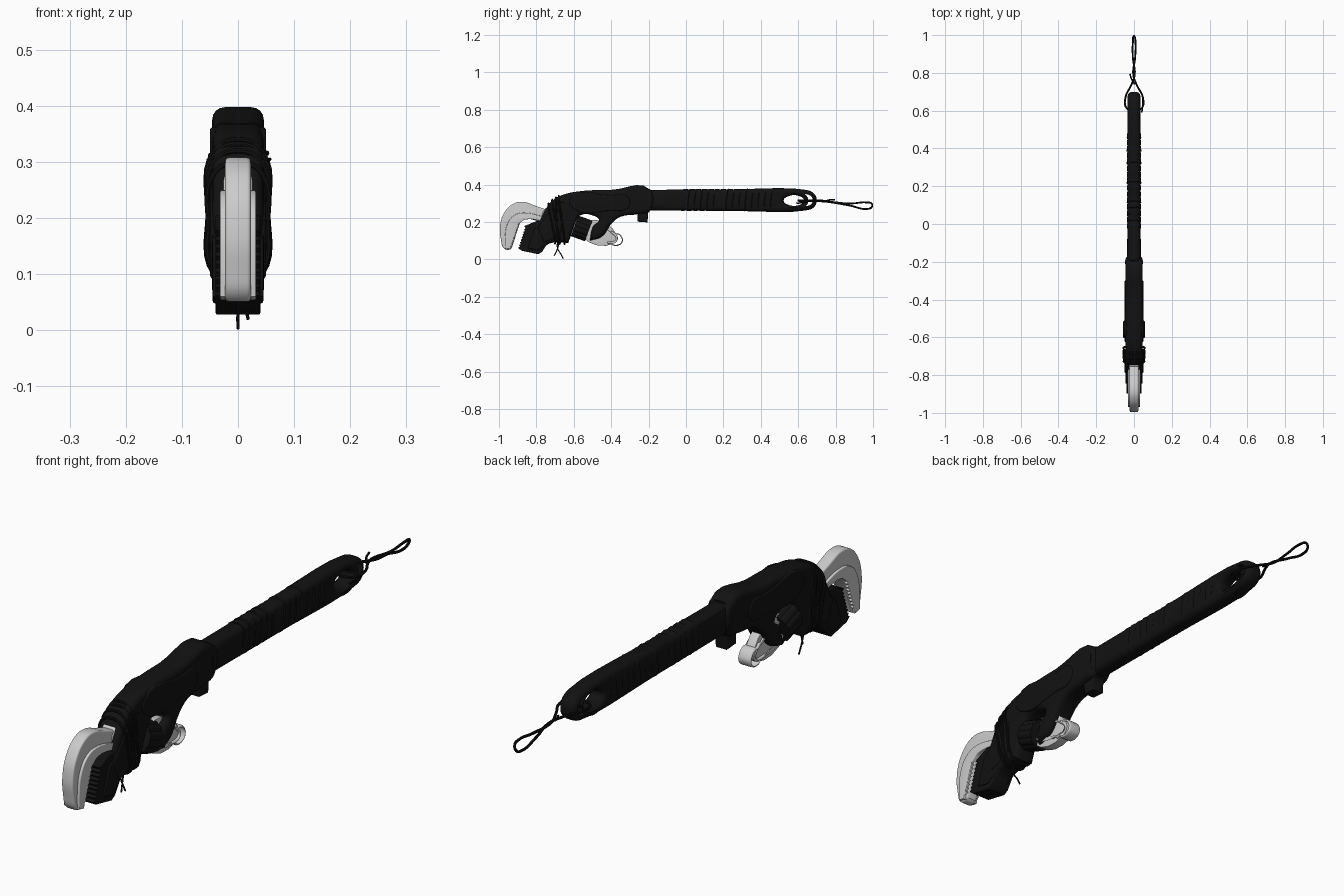
import bpy, bmesh, math, random
from mathutils import Matrix, Vector

if "Cube" in bpy.data.objects:
    bpy.data.objects.remove(bpy.data.objects["Cube"])

random.seed(3)
black = bpy.data.materials.new("black_wrap")
black.diffuse_color = (0.006, 0.006, 0.006, 1)
black.use_nodes = True
black.node_tree.nodes["Principled BSDF"].inputs["Base Color"].default_value = black.diffuse_color
SIDE = Matrix(((0, 0, 1, 0), (1, 0, 0, 0), (0, 1, 0, 0), (0, 0, 0, 1)))


def finish(name, mesh, mat):
    bm = bmesh.new()
    bm.from_mesh(mesh)
    bmesh.ops.remove_doubles(bm, verts=bm.verts, dist=0.0001)
    bmesh.ops.recalc_face_normals(bm, faces=bm.faces)
    bm.to_mesh(mesh)
    bm.free()
    ob = bpy.data.objects.new(name, mesh)
    mesh.materials.clear()
    if mat:
        mesh.materials.append(mat)
    bpy.context.collection.objects.link(ob)
    return ob


def add_spline(cu, pts, closed):
    sp = cu.splines.new('BEZIER')
    sp.bezier_points.add(len(pts) - 1)
    sp.use_cyclic_u = closed
    for b, p in zip(sp.bezier_points, pts):
        sharp = p[-1] == 'v'
        co = [c for c in p if c != 'v']
        b.co = co + [0] * (3 - len(co))
        b.handle_left_type = b.handle_right_type = 'VECTOR' if sharp else 'AUTO'


def curve_mesh(name, cu, mat, matrix):
    tmp = bpy.data.objects.new(name + "_curve", cu)
    bpy.context.collection.objects.link(tmp)
    bpy.context.view_layer.update()
    dg = bpy.context.evaluated_depsgraph_get()
    me = bpy.data.meshes.new_from_object(tmp.evaluated_get(dg))
    bpy.data.objects.remove(tmp)
    me.transform(matrix)
    return finish(name, me, mat)


def profile(name, outlines, half, bev, mat=black, res=5):
    """Side outline in (y, z), thick along x, with rounded rims."""
    cu = bpy.data.curves.new(name, 'CURVE')
    cu.dimensions, cu.fill_mode = '2D', 'BOTH'
    cu.resolution_u, cu.bevel_resolution = res, 3
    cu.extrude, cu.bevel_depth, cu.offset = half - bev, bev, -bev
    for o in outlines:
        add_spline(cu, o, True)
    return curve_mesh(name, cu, mat, SIDE)


def cord(name, pts, r=0.005, closed=False):
    cu = bpy.data.curves.new(name, 'CURVE')
    cu.dimensions, cu.bevel_depth = '3D', r
    cu.bevel_resolution, cu.resolution_u, cu.use_fill_caps = 2, 6, True
    add_spline(cu, pts, closed)
    return curve_mesh(name, cu, black, Matrix())


def loft(name, sections, mat=black, n=28, power=0.6, slant=0.0):
    """Superellipse sections (y, z, half width, half height) along y."""
    bm = bmesh.new()
    rings = []
    for y, z, w, h in sections:
        ring = []
        for i in range(n):
            a = math.tau * i / n
            c, s = math.cos(a), math.sin(a)
            x = w * math.copysign(abs(c) ** power, c)
            dz = h * math.copysign(abs(s) ** power, s)
            ring.append(bm.verts.new((x, y + slant * dz, z + dz)))
        rings.append(ring)
    for r0, r1 in zip(rings, rings[1:]):
        for i in range(n):
            bm.faces.new((r0[i], r0[(i + 1) % n], r1[(i + 1) % n], r1[i]))
    bm.faces.new(rings[0])
    bm.faces.new(rings[-1])
    me = bpy.data.meshes.new(name)
    bm.to_mesh(me)
    bm.free()
    return finish(name, me, mat)


def teeth(a, b, n, depth):
    a, b = Vector(a), Vector(b)
    d = (b - a) / n
    out = Vector((d.y, -d.x)).normalized() * depth
    pts = []
    for i in range(n):
        for p in (a + d * i, a + d * (i + 0.65) + out):
            pts.append((p.x, p.y, 'v'))
    return pts


# Hook jaw: tall rim and a wider toothed bite
outer = [(-0.945, 0.052), (-0.972, 0.058), (-0.99, 0.11), (-0.994, 0.18), (-0.972, 0.25),
         (-0.925, 0.297), (-0.875, 0.308), (-0.80, 0.285), (-0.70, 0.25, 'v')]
profile("hook_jaw", [[(-0.70, 0.185, 'v'), (-0.79, 0.205, 'v'), (-0.86, 0.215), (-0.888, 0.195, 'v'),
                      (-0.932, 0.06, 'v')] + outer], 0.023, 0.007, None)
profile("hook_jaw_bite", [[(-0.75, 0.20, 'v'), (-0.86, 0.213)] + teeth((-0.888, 0.195), (-0.932, 0.065), 9, 0.006)
        + [(-0.94, 0.054, 'v'), (-0.968, 0.06, 'v'), (-0.968, 0.12), (-0.955, 0.19),
           (-0.92, 0.235), (-0.87, 0.25), (-0.75, 0.225, 'v')]], 0.032, 0.003, None)

# Threaded shank running diagonally through the head
d, n0, s0 = Vector((0.94, -0.34)), Vector((0.34, 0.94)), Vector((-0.76, 0.246))
sh = lambda s, t: tuple(s0 + d * s + n0 * t)
L, t0 = 0.43, 0.032
top = [(i * 0.014, t0 + (0.004 if i % 2 else -0.002)) for i in range(30)]
rim = [sh(s, t) for s, t in top] + [sh(L + 0.012, 0.018), sh(L + 0.018, 0), sh(L + 0.012, -0.018)]
rim += [sh(s, -t) for s, t in reversed(top)]
slot = [sh(0.24, 0.018), sh(0.39, 0.018), sh(0.41, 0), sh(0.39, -0.018), sh(0.24, -0.018)]
profile("shank", [rim, slot], 0.026, 0.006, None, 3)
profile("shank_web", [[sh(0.2, 0.022), sh(0.41, 0.022), sh(0.41, -0.022), sh(0.2, -0.022)]], 0.018, 0.002, None)

# Knurled adjusting nut
bm = bmesh.new()
bmesh.ops.create_cone(bm, cap_ends=True, segments=48, radius1=0.059, radius2=0.059, depth=0.08)
for v in bm.verts:
    k = round(math.atan2(v.co.y, v.co.x) / math.tau * 48)
    if k % 4 == 0:
        v.co.xy *= 0.94
me = bpy.data.meshes.new("adjusting_nut")
bm.to_mesh(me)
bm.free()
axis = Vector((0, d.x, d.y)).to_track_quat('Z', 'Y').to_matrix().to_4x4()
me.transform(Matrix.Translation((0, -0.558, 0.166)) @ axis)
finish("adjusting_nut", me, black)

# Head frame with a window for the nut, and its raised side panels
profile("head_frame", [[(-0.19, 0.372), (-0.4, 0.372), (-0.58, 0.363), (-0.66, 0.345), (-0.715, 0.315),
        (-0.75, 0.27), (-0.79, 0.19, 'v'), (-0.82, 0.12), (-0.77, 0.05, 'v'), (-0.73, 0.085),
        (-0.63, 0.088, 'v'), (-0.618, 0.12), (-0.585, 0.21), (-0.565, 0.236), (-0.49, 0.232),
        (-0.465, 0.21), (-0.495, 0.18), (-0.515, 0.10, 'v'), (-0.45, 0.122), (-0.395, 0.195),
        (-0.35, 0.228), (-0.26, 0.242), (-0.19, 0.262)]], 0.046, 0.022)
profile("head_side_panel", [[(-0.62, 0.325), (-0.4, 0.342), (-0.31, 0.335), (-0.31, 0.275),
                             (-0.4, 0.262), (-0.6, 0.27)]], 0.05, 0.006)
profile("head_front_plate", [[(-0.72, 0.27, 'v'), (-0.66, 0.25, 'v'), (-0.67, 0.13, 'v'),
                              (-0.76, 0.09, 'v'), (-0.79, 0.17, 'v')]], 0.05, 0.008)

# Heel jaw with teeth facing the hook
profile("heel_jaw", [[(-0.72, 0.2, 'v'), (-0.80, 0.205, 'v'), (-0.865, 0.178, 'v')]
        + [(y, z, 'v') for y, z, _ in reversed(teeth((-0.898, 0.062), (-0.862, 0.175), 8, 0.008))]
        + [(-0.88, 0.047, 'v'), (-0.79, 0.028, 'v'), (-0.77, 0.04, 'v'), (-0.735, 0.095, 'v')]], 0.04, 0.004)
profile("heel_jaw_holder", [[(-0.74, 0.19, 'v'), (-0.81, 0.165, 'v'), (-0.845, 0.06, 'v'),
                             (-0.79, 0.048, 'v'), (-0.735, 0.10, 'v')]], 0.045, 0.004)

# Handle core with rounded end and hanging slot
profile("handle", [[(-0.24, 0.372, 'v'), (0.2, 0.374, 'v'), (0.64, 0.372), (0.685, 0.352), (0.699, 0.316),
                    (0.685, 0.28), (0.64, 0.262), (0.2, 0.26, 'v'), (-0.24, 0.262, 'v')],
                   [(0.545, 0.337), (0.61, 0.337), (0.632, 0.315), (0.61, 0.293), (0.545, 0.293), (0.522, 0.315)]],
        0.034, 0.022)

# Overlapping tape turns on the grip
turns, y0, y1 = 15, -0.02, 0.49
tape = []
for i in range(turns):
    y = y0 + (y1 - y0) * i / turns
    g = random.uniform(-0.001, 0.0015)
    tape += [(y, 0.318, 0.038 + g, 0.059 + g), (y + (y1 - y0) / turns * 0.9, 0.318, 0.035, 0.057)]
loft("grip_tape", tape, slant=0.12)
loft("neck_sleeve", [(-0.2, 0.316, 0.039, 0.055), (-0.1, 0.316, 0.036, 0.053), (-0.02, 0.317, 0.035, 0.056)])

# Collar and hanging tab at the neck
loft("neck_collar", [(-0.213, 0.317, 0.047, 0.06), (-0.193, 0.317, 0.047, 0.06)])
profile("collar_tab", [[(-0.262, 0.27, 'v'), (-0.258, 0.202, 'v'), (-0.206, 0.198, 'v'),
                        (-0.2, 0.27, 'v')]], 0.025, 0.005)

# Cords lashed round the head
for i, (yt, zt, yb, zb) in enumerate([(-0.735, 0.30, -0.70, 0.085), (-0.715, 0.32, -0.675, 0.083),
                                      (-0.695, 0.332, -0.685, 0.08), (-0.68, 0.34, -0.65, 0.083)]):
    ym, zm = (yt + yb) / 2, (zt + zb) / 2
    cord(f"head_lashing_{i}", [(0, yt, zt), (0.042, yt, zt - 0.02), (0.053, ym, zm), (0.042, yb, zb + 0.02),
         (0, yb, zb), (-0.042, yb, zb + 0.02), (-0.053, ym, zm), (-0.042, yt, zt - 0.02)], closed=True)
cord("lashing_tail_a", [(0, -0.69, 0.082), (0.003, -0.685, 0.055), (0, -0.67, 0.03), (0, -0.656, 0.003)], 0.003)
cord("lashing_tail_b", [(0.01, -0.68, 0.082), (0.012, -0.69, 0.05), (0.018, -0.705, 0.02)], 0.003)
cord("lashing_end", [(0.045, -0.69, 0.295), (0.053, -0.68, 0.302), (0.057, -0.655, 0.305)], 0.003)

# Wrist lanyard through the slot
cord("lanyard", [(0, 0.60, 0.315), (0.042, 0.615, 0.315), (0.047, 0.67, 0.316), (0.015, 0.735, 0.314),
                 (-0.004, 0.79, 0.306), (0.006, 0.88, 0.299), (0.008, 0.965, 0.305), (0.003, 0.993, 0.298),
                 (-0.003, 0.993, 0.28), (-0.006, 0.965, 0.27), (-0.006, 0.88, 0.287), (0.004, 0.79, 0.303),
                 (-0.015, 0.735, 0.31), (-0.045, 0.67, 0.312), (-0.04, 0.615, 0.312)], closed=True)
cord("lanyard_tail_a", [(0.003, 0.74, 0.31), (-0.012, 0.765, 0.318), (-0.022, 0.795, 0.32)], 0.004)
cord("lanyard_tail_b", [(0.047, 0.67, 0.316), (0.046, 0.63, 0.305), (0.041, 0.59, 0.30)], 0.004)

# Smooth shading with crisp edges
for ob in bpy.context.collection.objects:
    ob.select_set(True)
    bpy.context.view_layer.objects.active = ob
bpy.ops.object.shade_smooth_by_angle(angle=math.radians(35))
